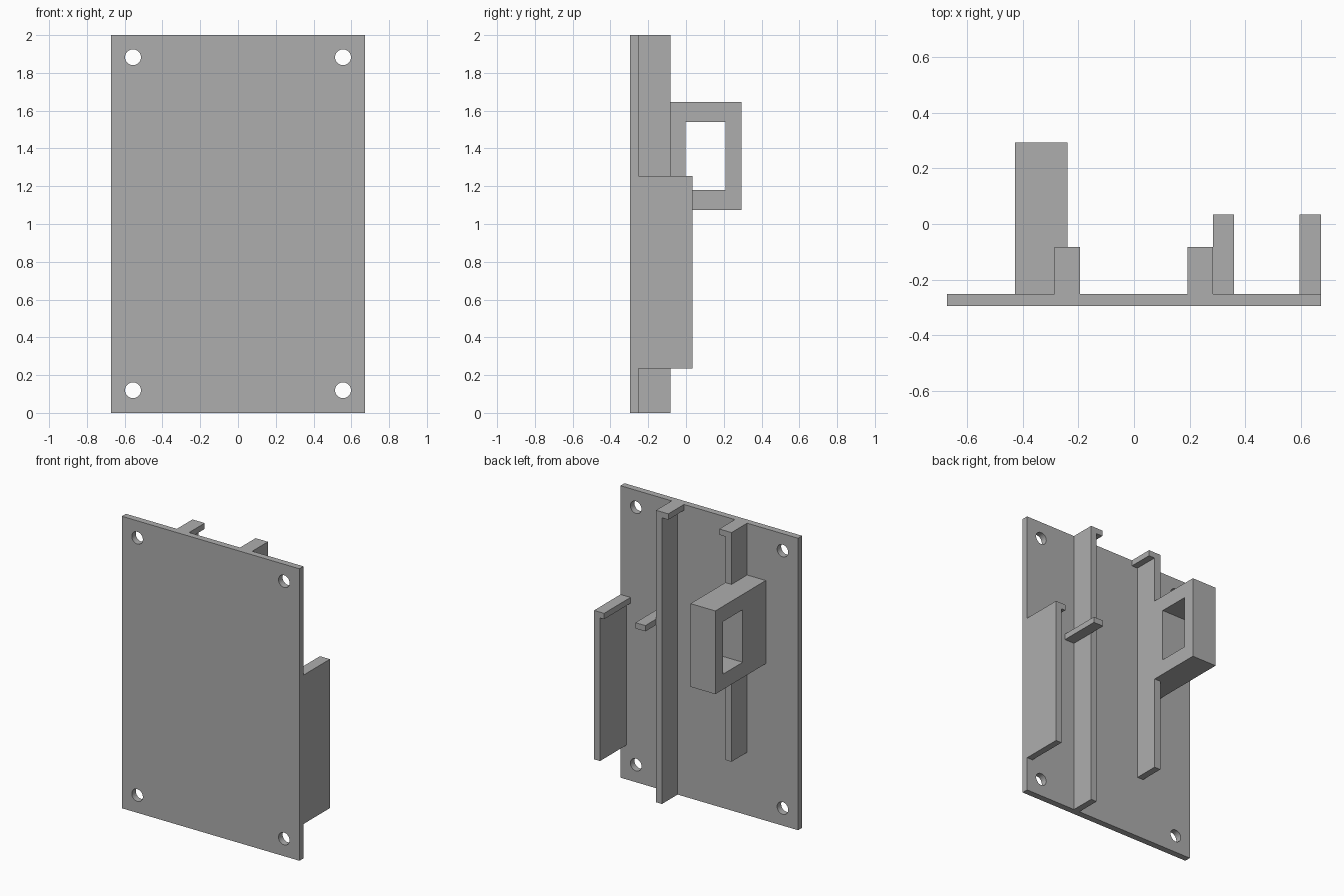
import bpy
import bmesh
from math import radians

if "Cube" in bpy.data.objects:
    bpy.data.objects.remove(bpy.data.objects["Cube"], do_unlink=True)

grey = bpy.data.materials.new("plain_grey")
grey.use_nodes = True
grey.diffuse_color = (0.42, 0.42, 0.42, 1)
grey.node_tree.nodes["Principled BSDF"].inputs["Base Color"].default_value = grey.diffuse_color


def add_box(name, x, y, z):
    """Box spanning the given (low, high) ranges."""
    centre = [(a + b) / 2 for a, b in (x, y, z)]
    bpy.ops.mesh.primitive_cube_add(size=1, location=centre)
    obj = bpy.context.object
    obj.name = name
    obj.scale = [b - a for a, b in (x, y, z)]
    bpy.ops.object.transform_apply(location=True, rotation=False, scale=True)
    obj.data.materials.append(grey)
    return obj


def extrude_profile(name, points, low, high, axis):
    """Extrude an outline: axis Z uses (x, y) points, axis Y uses (x, z) points."""
    bm = bmesh.new()
    place = (lambda a, b: (a, b, low)) if axis == "Z" else (lambda a, b: (a, low, b))
    face = bm.faces.new([bm.verts.new(place(a, b)) for a, b in points])
    extruded = bmesh.ops.extrude_face_region(bm, geom=[face])["geom"]
    verts = [v for v in extruded if isinstance(v, bmesh.types.BMVert)]
    shift = (0, 0, high - low) if axis == "Z" else (0, high - low, 0)
    bmesh.ops.translate(bm, vec=shift, verts=verts)
    bmesh.ops.recalc_face_normals(bm, faces=bm.faces)
    mesh = bpy.data.meshes.new(name)
    bm.to_mesh(mesh)
    bm.free()
    mesh.materials.append(grey)
    obj = bpy.data.objects.new(name, mesh)
    bpy.context.collection.objects.link(obj)
    return obj


def cut(target, cutter):
    cutter.hide_render = True
    mod = target.modifiers.new("cut", "BOOLEAN")
    mod.operation = "DIFFERENCE"
    mod.solver = "EXACT"
    mod.object = cutter
    bpy.context.view_layer.objects.active = target
    bpy.ops.object.modifier_apply(modifier=mod.name)
    bpy.data.objects.remove(cutter, do_unlink=True)


def hooked_wall(name, outer, inner, tip, bottom, top, back):
    """Upright wall with a lip along its top edge."""
    lip = top - 0.04
    outline = [(outer, bottom), (inner, bottom), (inner, lip),
               (tip, lip), (tip, top), (outer, top)]
    return extrude_profile(name, outline, PLATE_BACK, back, "Y")


FRONT, PLATE_BACK, RAIL_BACK = -0.296, -0.252, -0.083

# Back plate with four screw holes
plate = add_box("mounting_plate", (-0.673, 0.673), (FRONT, PLATE_BACK), (0, 2))
for x in (-0.556, 0.556):
    for z in (0.12, 1.883):
        bpy.ops.mesh.primitive_cylinder_add(
            vertices=32, radius=0.042, depth=0.3,
            location=(x, FRONT, z), rotation=(radians(90), 0, 0))
        cut(plate, bpy.context.object)

# Two rails facing each other
hooked_wall("left_rail", 0.285, 0.24, 0.192, 0, 2, RAIL_BACK)
hooked_wall("right_rail", -0.287, -0.24, -0.194, 0.43, 2, RAIL_BACK)

# Side wall with a lip, and the matching ledge on the rail
hooked_wall("side_wall", 0.673, 0.628, 0.597, 0.235, 1.255, 0.034)
add_box("rail_ledge", (0.284, 0.36), (PLATE_BACK, 0.034), (1.215, 1.255))

# Rectangular loop on the right rail
loop = add_box("cable_loop", (-0.428, -0.24), (PLATE_BACK, 0.294), (1.075, 1.645))
cut(loop, add_box("loop_cutter", (-0.6, -0.1), (-0.003, 0.21), (1.18, 1.54)))
